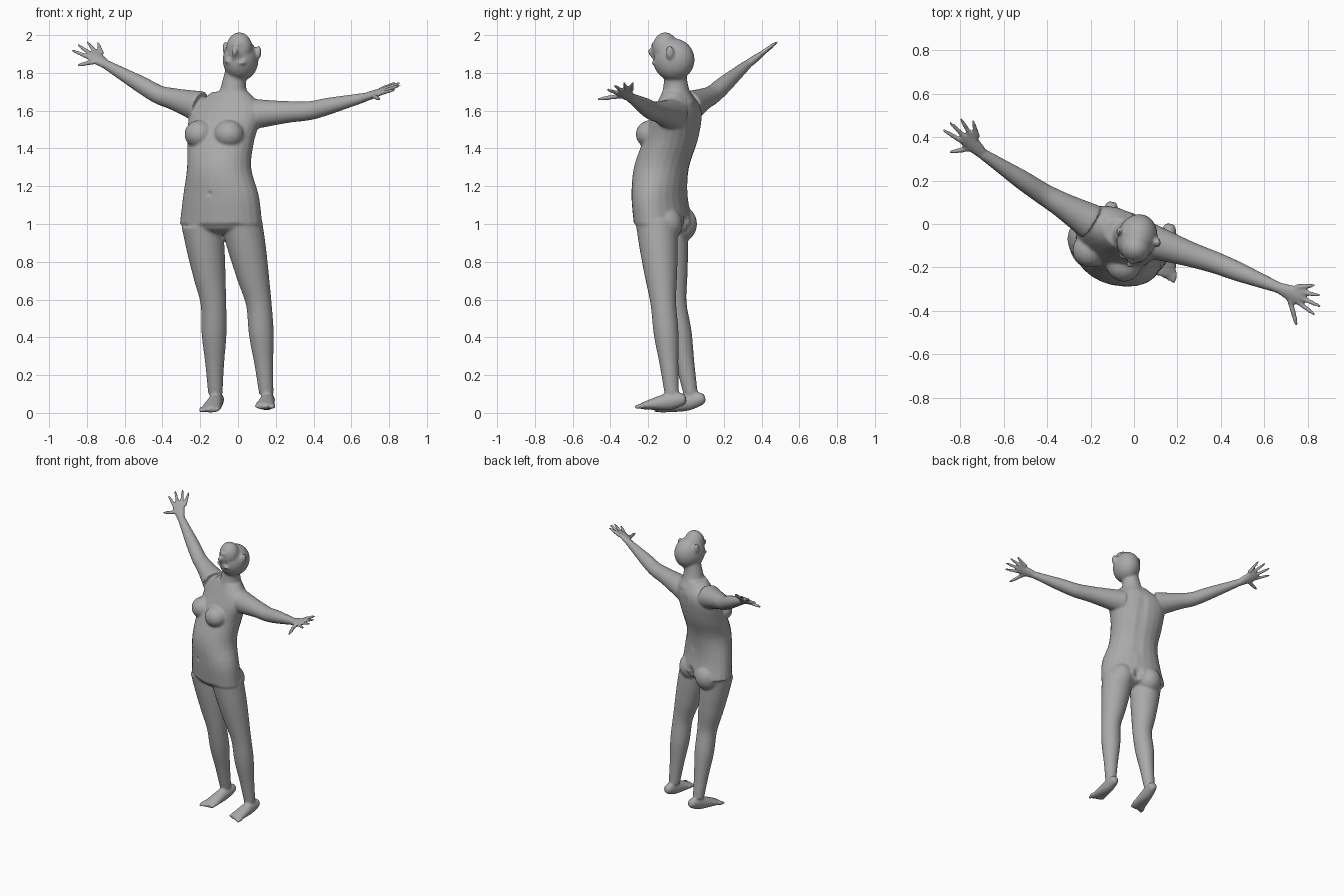
import bpy, bmesh, math
from mathutils import Vector, Matrix

cube = bpy.data.objects.get("Cube")
if cube:
    bpy.data.objects.remove(cube, do_unlink=True)

UP = Vector((0, 0, 1))
YAW = -.4                                   # the trunk is twisted to its right
LEFT = Vector((math.cos(YAW), math.sin(YAW), 0))
FRONT = LEFT.cross(UP) * 1
SIDES = (-1, 1)
bm = bmesh.new()


def smooth_path(sections, steps=4):
    """Catmull-Rom curve through sections of (x, y, z, half width, half depth)."""
    points = [Vector(s) for s in sections]
    points = [points[0] * 2 - points[1]] + points + [points[-1] * 2 - points[-2]]
    path = []
    for a, b, c, d in zip(points, points[1:], points[2:], points[3:]):
        for i in range(steps):
            t = i / steps
            path.append(b + (c - a) * (t / 2) + (a * 2 - b * 5 + c * 4 - d) * (t ** 2 / 2)
                        + (b * 3 - a - c * 3 + d) * (t ** 3 / 2))
    return path + [points[-2]]


def loft(sections, side, axis=None, count=24):
    """Closed tube of elliptical rings; axis keeps every ring facing one way."""
    path = smooth_path(sections)
    centres = [Vector(s[:3]) for s in path]
    rings = []
    for i, section in enumerate(path):
        before, after = centres[max(i - 1, 0)], centres[min(i + 1, len(centres) - 1)]
        normal = axis or (after - before).normalized()
        wide = (side - normal * side.dot(normal)).normalized()
        deep = normal.cross(wide)
        ring = []
        for k in range(count):
            angle = k * math.tau / count
            ring.append(bm.verts.new(centres[i] + wide * section[3] * math.cos(angle)
                                     + deep * section[4] * math.sin(angle)))
        rings.append(ring)
    for lower, upper in zip(rings, rings[1:]):
        for k in range(count):
            bm.faces.new((lower[k - 1], lower[k], upper[k], upper[k - 1]))
    bm.faces.new(rings[0])
    bm.faces.new(rings[-1])


def limb(joints, radii):
    """Round tube whose radii are spread evenly along a chain of joints."""
    joints = [Vector(j) for j in joints]
    bones = len(joints) - 1
    sections = []
    for i, radius in enumerate(radii):
        t = bones * i / (len(radii) - 1)
        bone = min(int(t), bones - 1)
        sections.append((*joints[bone].lerp(joints[bone + 1], t - bone), radius, radius))
    loft(sections, FRONT)


def digit(start, tip, radius):
    limb([start, tip], [radius * k for k in (1, 1, .9, .8, .5)])


def ball(centre, size, yaw=YAW):
    turn = Matrix.Rotation(yaw, 3, 'Z').to_quaternion()
    bmesh.ops.create_uvsphere(bm, u_segments=24, v_segments=16, radius=1,
                              matrix=Matrix.LocRotScale(Vector(centre), turn, Vector(size)))


# Trunk: evenly spaced rings from hips to collar
pelvis = Vector((-.09, -.12, 1))
trunk = [(-.09, -.12, .23, .14), (-.09, -.14, .21, .135), (-.1, -.13, .175, .14),
         (-.09, -.08, .185, .135), (-.06, -.045, .2, .11)]
rings = [(x, y, 1 + .15 * i, w, d) for i, (x, y, w, d) in enumerate(trunk)]
loft(rings + [(-.04, -.05, 1.7, .1, .07)], LEFT, UP)
ball(pelvis, (.21, .13, .06))
limb([(-.03, -.05, 1.64), (-.02, -.055, 1.75), (0, -.06, 1.85)], (.1, .075, .063, .06, .06))

# Bust and buttocks
chest = Vector((-.09, -.07, 1.475))
for s in SIDES:
    ball(chest + LEFT * .085 * s + FRONT * .09, (.08, .08, .075))
    ball(pelvis + LEFT * .1 * s - FRONT * .045, (.09, .1, .1))


# Legs and feet
def leg(hip, knee, ankle, heel, toe, inward):
    limb([hip, knee, ankle], (.11, .1, .085, .068, .066, .05, .038))
    heel, toe = Vector(heel), Vector(toe)
    forward = (toe - heel).normalized()
    across = forward.cross(UP)
    profile = ((0, .02, .02), (.1, .032, .035), (.4, .04, .045), (.8, .05, .027), (1, .054, .015))
    loft([(*heel.lerp(toe, t), w, h) for t, w, h in profile], across)
    for i in range(5):
        root = toe + across * inward * (.045 - .0225 * i) - forward * .01 * i
        digit(root - forward * .02, root + forward * .03, .014 - .001 * i)


leg((-.19, -.1, 1), (-.13, -.065, .58), (-.12, .025, .1), (-.1, .1, .08), (-.15, -.15, .017), 1)
leg((.02, -.155, 1), (.11, -.12, .58), (.15, -.075, .1), (.165, 0, .075), (.14, -.24, .035), -1)


# Arms, with fingers fanning out from the wrist
def arm(shoulder, elbow, wrist, middle_tip, thumb_tip):
    limb([shoulder, elbow, wrist], (.085, .07, .057, .05, .045, .035, .025))
    wrist, thumb = Vector(wrist), Vector(thumb_tip)
    reach = Vector(middle_tip) - wrist
    aim = reach.normalized()
    across = thumb - wrist
    across = (across - aim * across.dot(aim)).normalized()
    palm = ((0, .027, .022), (.2, .036, .021), (.4, .042, .017), (.55, .034, .013))
    loft([(*(wrist + reach * t), w, d) for t, w, d in palm], across)
    for i in range(4):
        angle = .24 * (1 - i)
        ray = (aim * math.cos(angle) + across * math.sin(angle)) * reach.length
        digit(wrist + ray * .4, wrist + ray * (1 - .04 * (i - 1) ** 2), .0125)
    digit(wrist + reach * .2, thumb, .014)


arm((-.2, .01, 1.62), (-.42, .14, 1.685), (-.7, .325, 1.845), (-.85, .47, 1.95), (-.85, .33, 1.84))
arm((.05, -.07, 1.58), (.38, -.18, 1.6), (.67, -.295, 1.67), (.86, -.38, 1.735), (.75, -.47, 1.66))

# Head, turned and tilted on its own axes
HEAD_YAW = -.3
EAR = Vector((math.cos(HEAD_YAW), math.sin(HEAD_YAW), -.12)).normalized()
FACE = EAR.cross(UP).normalized()
CROWN = FACE.cross(EAR) * -1


def head(side, forward, up):
    return Vector((.015, -.065, 1.88)) + EAR * side + FACE * forward + CROWN * up


ball(head(0, 0, .01), (.093, .112, .112), HEAD_YAW)
ball(head(0, .045, -.05), (.07, .068, .085), HEAD_YAW)
limb([head(0, .1, .015), head(0, .127, -.035), head(0, .11, -.04)], (.01, .013, .016, .014, .01))
ball(head(0, .108, -.07), (.026, .012, .012), HEAD_YAW)
for s in SIDES:
    ball(head(.092 * s, -.008, -.04), (.014, .022, .036), HEAD_YAW + .3 * s)
    ball(head(.033 * s, .098, .024), (.026, .014, .01), HEAD_YAW)

# Fuse the parts into one skin
bmesh.ops.recalc_face_normals(bm, faces=bm.faces[:])
mesh = bpy.data.meshes.new("body")
bm.to_mesh(mesh)
bm.free()
body = bpy.data.objects.new("body", mesh)
bpy.context.scene.collection.objects.link(body)
fuse = body.modifiers.new("fuse", 'REMESH')
fuse.mode, fuse.voxel_size = 'VOXEL', .0075
relax = body.modifiers.new("relax", 'SMOOTH')
relax.factor, relax.iterations = .5, 6
graph = bpy.context.evaluated_depsgraph_get()
skin = bpy.data.meshes.new_from_object(body.evaluated_get(graph))
body.modifiers.clear()
body.data = skin

# Soft hollows: eye sockets, spine groove, cleft and navel
hollows = [(head(.034 * s, .103, 0), .022, FACE * -.009) for s in SIDES]
waist, nape = pelvis - FRONT * .13 + UP * .2, chest - FRONT * .14 + UP * .1
hollows += [(waist.lerp(nape, i / 9), .045, FRONT * .005) for i in range(10)]
hollows += [(pelvis - FRONT * .14 + UP * .025 * i, .045, FRONT * .014) for i in SIDES + (0,)]
hollows += [(pelvis + FRONT * .15 + UP * .16, .02, FRONT * -.008)]
for v in skin.vertices:
    start = v.co.copy()
    for centre, radius, push in hollows:
        nearness = 1 - (start - centre).length_squared / radius ** 2
        if nearness > 0:
            v.co += push * nearness ** 2

# Plain grey skin
grey = bpy.data.materials.new("plain_grey")
grey.use_nodes = True
color = (.4, .4, .4, 1)
grey.diffuse_color = color
grey.node_tree.nodes["Principled BSDF"].inputs["Base Color"].default_value = color
skin.materials.clear()
skin.materials.append(grey)
skin.polygons.foreach_set("use_smooth", [True] * len(skin.polygons))
skin.update()
